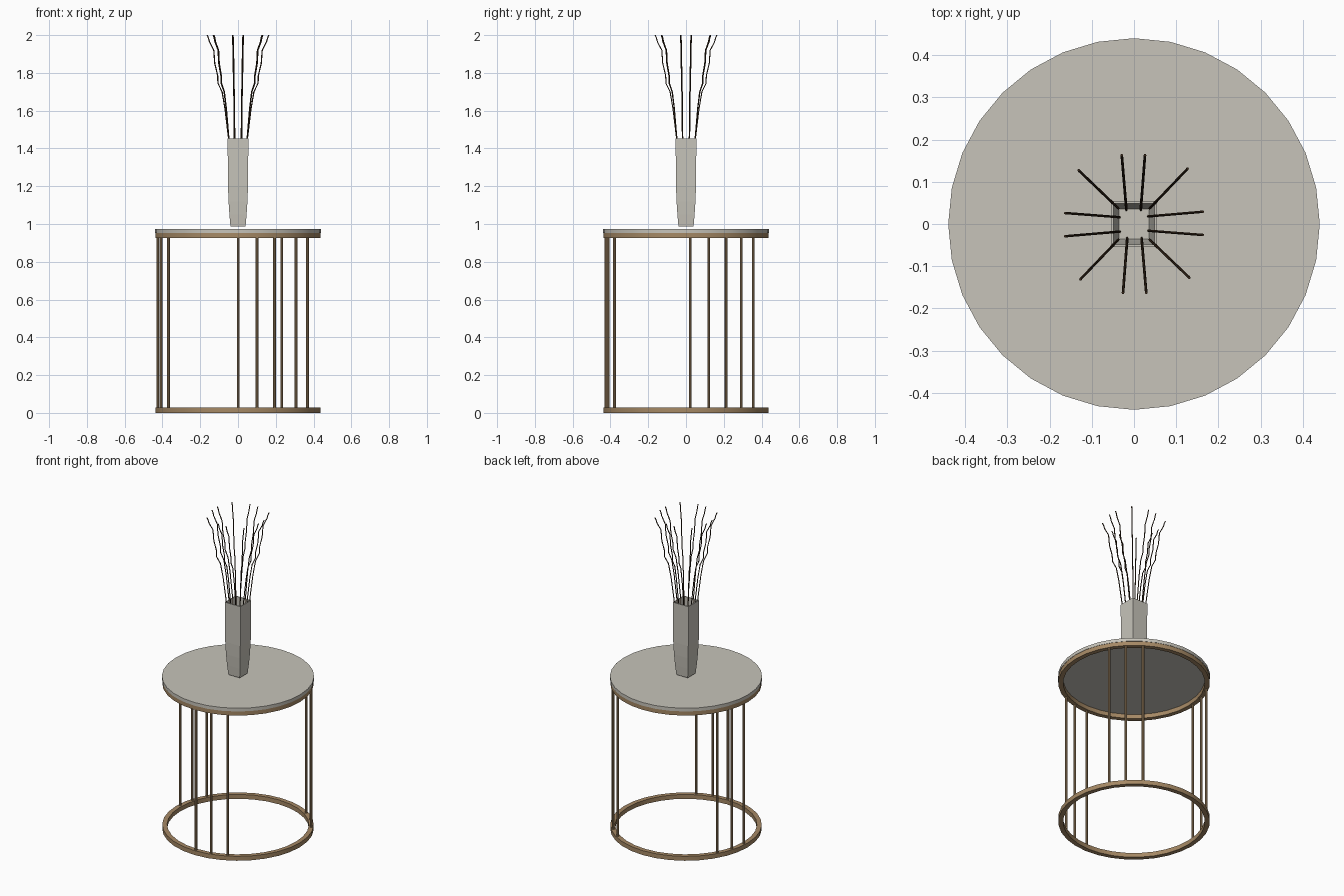
import bpy, bmesh, math

if "Cube" in bpy.data.objects:
    bpy.data.objects.remove(bpy.data.objects["Cube"])

def material(name, rgb):
    m = bpy.data.materials.new(name)
    m.diffuse_color = (*rgb, 1)
    m.use_nodes = True
    m.node_tree.nodes["Principled BSDF"].inputs["Base Color"].default_value = m.diffuse_color
    return m

STONE = material("warm grey stone", (0.57, 0.55, 0.49))
BRONZE = material("bronze metal", (0.38, 0.25, 0.13))
TWIG = material("dark brown twig", (0.045, 0.024, 0.011))

def loft(bm, sections, n, turn=0.0, closed=False):
    """Skin horizontal n-gons given as (x, y, z, radius)."""
    rings = []
    for x, y, z, r in sections:
        rings.append([bm.verts.new((x + r * math.cos(turn + 2 * math.pi * i / n),
                                    y + r * math.sin(turn + 2 * math.pi * i / n), z))
                      for i in range(n)])
    pairs = list(zip(rings, rings[1:]))
    if closed:
        pairs.append((rings[-1], rings[0]))
    for a, b in pairs:
        for i in range(n):
            j = (i + 1) % n
            bm.faces.new((a[i], a[j], b[j], b[i]))
    if not closed:
        bm.faces.new(rings[0][::-1])
        bm.faces.new(rings[-1])

def finish(bm, name, mat, smooth=True):
    bmesh.ops.recalc_face_normals(bm, faces=bm.faces)
    me = bpy.data.meshes.new(name)
    bm.to_mesh(me)
    bm.free()
    me.materials.append(mat)
    ob = bpy.data.objects.new(name, me)
    bpy.context.collection.objects.link(ob)
    if smooth:
        bpy.ops.object.select_all(action='DESELECT')
        ob.select_set(True)
        bpy.context.view_layer.objects.active = ob
        bpy.ops.object.shade_smooth_by_angle(angle=math.radians(35))

# table top
bm = bmesh.new()
loft(bm, [(0, 0, 0.953, 0.44), (0, 0, 0.974, 0.44)], 32)
finish(bm, "table_top", STONE)

# metal hoops, rectangular in section
for name, z0, z1 in (("base_hoop", 0.0, 0.028), ("upper_hoop", 0.926, 0.953)):
    bm = bmesh.new()
    loft(bm, [(0, 0, z0, 0.41), (0, 0, z0, 0.438), (0, 0, z1, 0.438), (0, 0, z1, 0.41)],
         32, closed=True)
    finish(bm, name, BRONZE)

# three groups of three upright rods
for g in range(3):
    for k in (-1, 0, 1):
        a = math.radians(43.6 + 120 * g + 13.4 * k)
        x, y = 0.425 * math.cos(a), 0.425 * math.sin(a)
        bm = bmesh.new()
        loft(bm, [(x, y, 0.02, 0.0075), (x, y, 0.935, 0.0075)], 10)
        finish(bm, f"rod_{g + 1}_{k + 2}", BRONZE)

# hollow square vase, tapered toward the foot
outer = [(0.988, 0.040), (1.05, 0.0455), (1.12, 0.050), (1.20, 0.053), (1.452, 0.055)]
inner = [(1.452, 0.049), (1.20, 0.047), (1.12, 0.044), (1.05, 0.040), (0.996, 0.035)]
bm = bmesh.new()
loft(bm, [(0, 0, z, h * math.sqrt(2)) for z, h in outer + inner], 4, math.pi / 4)
finish(bm, "vase", STONE, smooth=False)

# twelve wavy twigs sharing one outward profile: (height, share of spread)
wave = [(1.0, 0.0), (1.46, 0.13), (1.61, 0.27), (1.70, 0.39), (1.745, 0.56), (1.785, 0.57),
        (1.85, 0.69), (1.92, 0.73), (1.965, 0.91), (1.985, 0.95), (2.0, 1.0)]
twigs = []
for q in range(4):
    c, s = (1, 0, -1, 0)[q], (0, 1, 0, -1)[q]
    for (x0, y0), (x1, y1) in (((0.034, -0.016), (0.163, -0.026)),
                               ((0.034, 0.018), (0.163, 0.029)),
                               ((0.037, 0.037), (0.127, 0.131))):
        twigs.append((c * x0 - s * y0, s * x0 + c * y0, c * x1 - s * y1, s * x1 + c * y1))
for i, (x0, y0, x1, y1) in enumerate(twigs):
    bm = bmesh.new()
    loft(bm, [(x0 + (x1 - x0) * t, y0 + (y1 - y0) * t, z, 0.0032) for z, t in wave], 6)
    finish(bm, f"twig_{i + 1}", TWIG)
